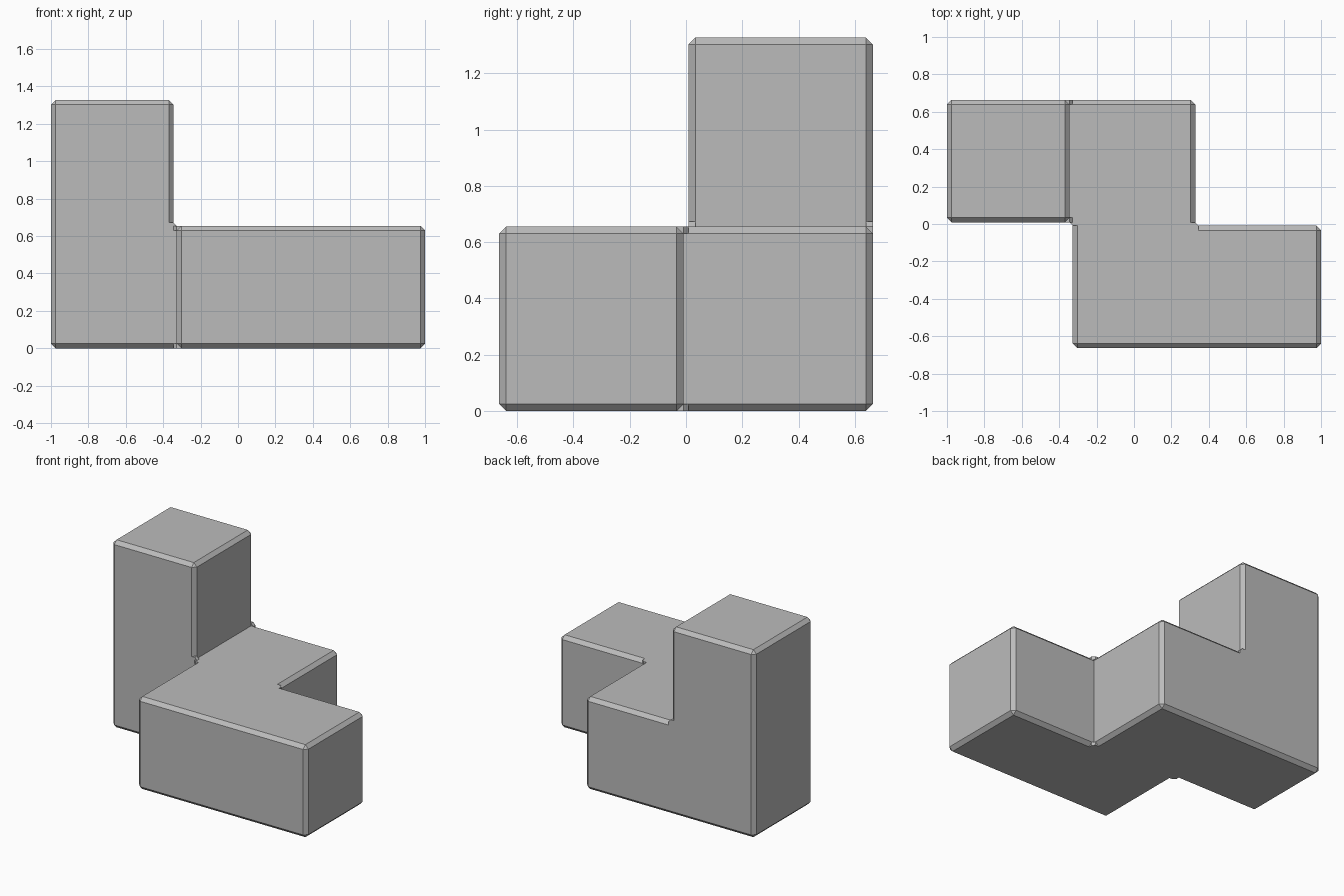
import bpy, bmesh
from mathutils import Vector

cube = bpy.data.objects.get("Cube")
if cube:
    bpy.data.objects.remove(cube, do_unlink=True)

CELL, GAP, CHAMFER = 0.655, 0.0175, 0.025
PITCH = CELL + GAP
HALF = GAP / 2
ORIGIN = Vector((-1, -CELL - HALF, 0))

grey = bpy.data.materials.new("plain grey")
grey.use_nodes = True
colour = (0.5, 0.5, 0.5, 1)
grey.diffuse_color = colour
grey.node_tree.nodes["Principled BSDF"].inputs["Base Color"].default_value = colour


def finish(name, bm):
    bmesh.ops.recalc_face_normals(bm, faces=bm.faces)
    mesh = bpy.data.meshes.new(name)
    bm.to_mesh(mesh)
    bm.free()
    mesh.materials.append(grey)
    obj = bpy.data.objects.new(name, mesh)
    bpy.context.collection.objects.link(obj)
    return obj


def bar(name, first, last):
    """Chamfered block spanning two grid cells."""
    low = ORIGIN + Vector(first) * PITCH
    high = ORIGIN + Vector(last) * PITCH + Vector((CELL,) * 3)
    bm = bmesh.new()
    bmesh.ops.create_cube(bm, size=1)
    for v in bm.verts:
        v.co = (low + high) / 2 + v.co * (high - low)
    bmesh.ops.bevel(bm, geom=bm.edges[:], offset=CHAMFER, segments=1,
                    affect='EDGES', profile=0.5)
    return finish(name, bm)


def corner_fill(name, corner, u, v, w):
    """Small web that stops the chamfers where two bars meet."""
    u, v, w, corner = (Vector(a) for a in (u, v, w, corner))
    outline = [(-CHAMFER, -CHAMFER), (-CHAMFER, GAP), (0, GAP),
               (GAP, 0), (GAP, -CHAMFER)]
    bm = bmesh.new()
    for depth in (0, CHAMFER):
        for a, b in outline:
            bm.verts.new(corner + u * a + v * b + w * depth)
    bmesh.ops.convex_hull(bm, input=bm.verts[:])
    bmesh.ops.dissolve_limit(bm, angle_limit=0.01, verts=bm.verts[:], edges=bm.edges[:])
    return finish(name, bm)


# Four bars chained around the bend
body = bar("puzzle_piece", (0, 1, 0), (0, 1, 1))
parts = [bar("back_bar", (0, 1, 0), (1, 1, 0)),
         bar("middle_bar", (1, 0, 0), (1, 1, 0)),
         bar("front_bar", (1, 0, 0), (2, 0, 0))]

# Webs at the foot of the tower
tower_side = -1 + CELL
for y, inward in ((HALF, 1), (HALF + CELL, -1)):
    parts.append(corner_fill("tower_web", (tower_side, y, CELL),
                             (1, 0, 0), (0, 0, 1), (0, inward, 0)))

# Webs at the top and bottom of the two upright inner corners
for side in (-1, 1):
    for z, inward in ((0, 1), (CELL, -1)):
        parts.append(corner_fill("inner_web", (side * CELL / 2, -side * HALF, z),
                                 (side, 0, 0), (0, side, 0), (0, 0, inward)))

# Fuse everything into one solid
bpy.context.view_layer.objects.active = body
for part in parts:
    fuse = body.modifiers.new("fuse", 'BOOLEAN')
    fuse.operation = 'UNION'
    fuse.solver = 'EXACT'
    fuse.object = part
    bpy.ops.object.modifier_apply(modifier=fuse.name)
    bpy.data.objects.remove(part, do_unlink=True)

# Tidy the flat faces
bm = bmesh.new()
bm.from_mesh(body.data)
bmesh.ops.remove_doubles(bm, verts=bm.verts[:], dist=0.0002)
bmesh.ops.dissolve_limit(bm, angle_limit=0.01, verts=bm.verts[:], edges=bm.edges[:])
bm.to_mesh(body.data)
bm.free()
